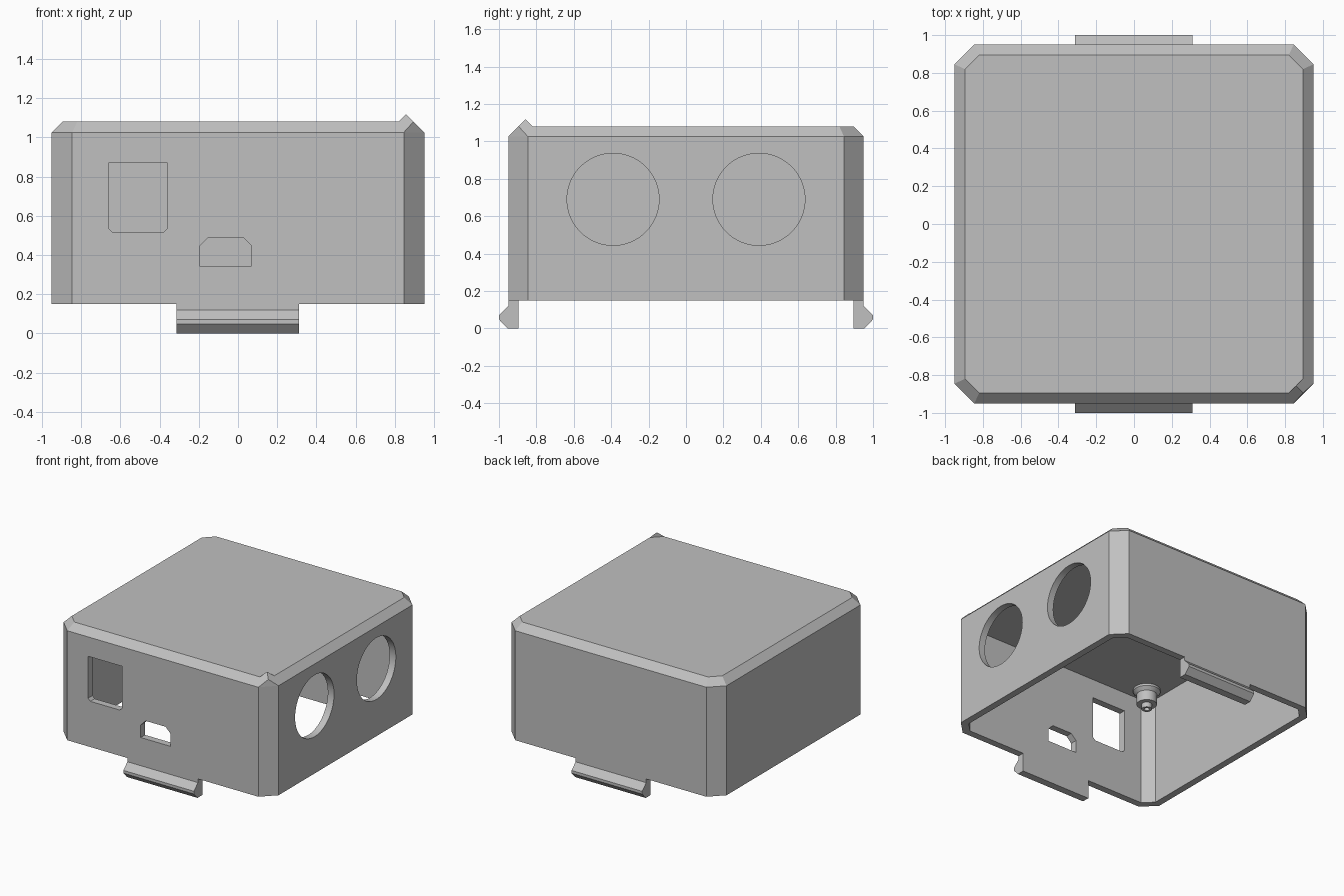
import bpy, bmesh, math
from mathutils import Vector, Matrix

cube = bpy.data.objects.get("Cube")
if cube:
    bpy.data.objects.remove(cube, do_unlink=True)

# Key dimensions
OUT, IN = 0.95, 0.895            # outer and inner half widths
OUT_CUT, IN_CUT = 0.845, 0.82    # where the corner chamfers start
RIM, SHOULDER, TOP, ROOF = 0.15, 1.025, 1.08, 1.022

grey = bpy.data.materials.new("plain grey")
grey.use_nodes = True
grey.diffuse_color = (0.53, 0.53, 0.53, 1)
grey.node_tree.nodes["Principled BSDF"].inputs["Base Color"].default_value = grey.diffuse_color


def finish(bm, name):
    bmesh.ops.recalc_face_normals(bm, faces=bm.faces[:])
    mesh = bpy.data.meshes.new(name)
    bm.to_mesh(mesh)
    bm.free()
    obj = bpy.data.objects.new(name, mesh)
    bpy.context.collection.objects.link(obj)
    mesh.materials.append(grey)
    return obj


def smooth(obj):
    bpy.ops.object.select_all(action='DESELECT')
    obj.select_set(True)
    bpy.context.view_layer.objects.active = obj
    bpy.ops.object.shade_smooth_by_angle(angle=math.radians(30))


def octagon(bm, half, cut, z):
    pts = []
    for sx, sy in ((1, 1), (-1, 1), (-1, -1), (1, -1)):
        pair = [(sx * half, sy * cut, z), (sx * cut, sy * half, z)]
        pts += pair if sx == sy else pair[::-1]
    return [bm.verts.new(p) for p in pts]


def bridge(bm, a, b):
    n = len(a)
    for i in range(n):
        j = (i + 1) % n
        bm.faces.new((a[i], a[j], b[j], b[i]))


def prism(bm, profile, place, start, end):
    """Extrude a 2D profile; place(u, v, depth) gives the 3D point."""
    a = [bm.verts.new(place(u, v, start)) for u, v in profile]
    b = [bm.verts.new(place(u, v, end)) for u, v in profile]
    bm.faces.new(a)
    bm.faces.new(b)
    bridge(bm, a, b)


# Hollow shell, open below
bm = bmesh.new()
rings = [octagon(bm, IN, IN_CUT, ROOF), octagon(bm, IN, IN_CUT, RIM),
         octagon(bm, OUT, OUT_CUT, RIM), octagon(bm, OUT, OUT_CUT, SHOULDER),
         octagon(bm, IN, IN_CUT, TOP)]
for a, b in zip(rings, rings[1:]):
    bridge(bm, a, b)
bm.faces.new(rings[0])
bm.faces.new(rings[-1])
shell = finish(bm, "shell")

# Cutter for the front openings and the round side openings
bm = bmesh.new()
front = lambda u, v, d: (u, d, v)
window = [(-0.66, 0.87), (-0.36, 0.87), (-0.36, 0.535), (-0.38, 0.515),
          (-0.64, 0.515), (-0.66, 0.535)]
port = [(-0.195, 0.345), (0.07, 0.345), (0.07, 0.445), (0.025, 0.49),
        (-0.15, 0.49), (-0.195, 0.445)]
for profile in (window, port):
    prism(bm, profile, front, -1.1, -0.8)
for y in (-0.39, 0.39):
    turn = Matrix.Translation((0.95, y, 0.69)) @ Matrix.Rotation(math.pi / 2, 4, 'Y')
    bmesh.ops.create_cone(bm, cap_ends=True, segments=80, radius1=0.246,
                          radius2=0.246, depth=0.3, matrix=turn)
cutter = finish(bm, "opening_cutter")
cutter.hide_render = True

cut = shell.modifiers.new("openings", 'BOOLEAN')
cut.operation = 'DIFFERENCE'
cut.solver = 'EXACT'
cut.object = cutter
bpy.context.view_layer.update()
graph = bpy.context.evaluated_depsgraph_get()
shell_mesh = bpy.data.meshes.new_from_object(shell.evaluated_get(graph))
shell.modifiers.clear()
shell.data = shell_mesh
bpy.data.objects.remove(cutter, do_unlink=True)
smooth(shell)

# Raised point on one top corner
bm = bmesh.new()
mid = (IN + IN_CUT) / 2
tip = [(OUT_CUT, -OUT, SHOULDER), (OUT, -OUT_CUT, SHOULDER), (IN, -IN, TOP),
       (IN_CUT, -IN, TOP), (IN, -IN_CUT, TOP), (mid, -mid, TOP + IN - mid)]
for p in tip:
    bm.verts.new(p)
bmesh.ops.convex_hull(bm, input=bm.verts[:])
bmesh.ops.dissolve_limit(bm, angle_limit=0.02, verts=bm.verts[:], edges=bm.edges[:])
finish(bm, "corner_point")

# Snap clips under the front and back walls
clip = [(IN, RIM), (OUT, RIM), (OUT, 0.12), (1.0, 0.07), (1.0, 0.048),
        (0.955, 0), (IN, 0)]
for name, side in (("front_clip", -1), ("back_clip", 1)):
    bm = bmesh.new()
    prism(bm, clip, lambda u, v, d: (d, side * u, v), -0.313, 0.311)
    finish(bm, name)

# Stepped post hanging from the roof inside one corner
bm = bmesh.new()
steps = [(0.1, ROOF), (0.1, 1.005), (0.075, 0.98), (0.075, 0.9),
         (0.038, 0.9), (0.038, 0.86), (0.02, 0.86), (0.02, 0.9)]
SIDES = 32
loops = []
for r, z in steps:
    loops.append([bm.verts.new((-0.76 + r * math.cos(i * math.tau / SIDES),
                                -0.76 + r * math.sin(i * math.tau / SIDES), z))
                  for i in range(SIDES)])
for a, b in zip(loops, loops[1:]):
    bridge(bm, a, b)
bm.faces.new(loops[0])
bm.faces.new(loops[-1])
smooth(finish(bm, "mounting_post"))
